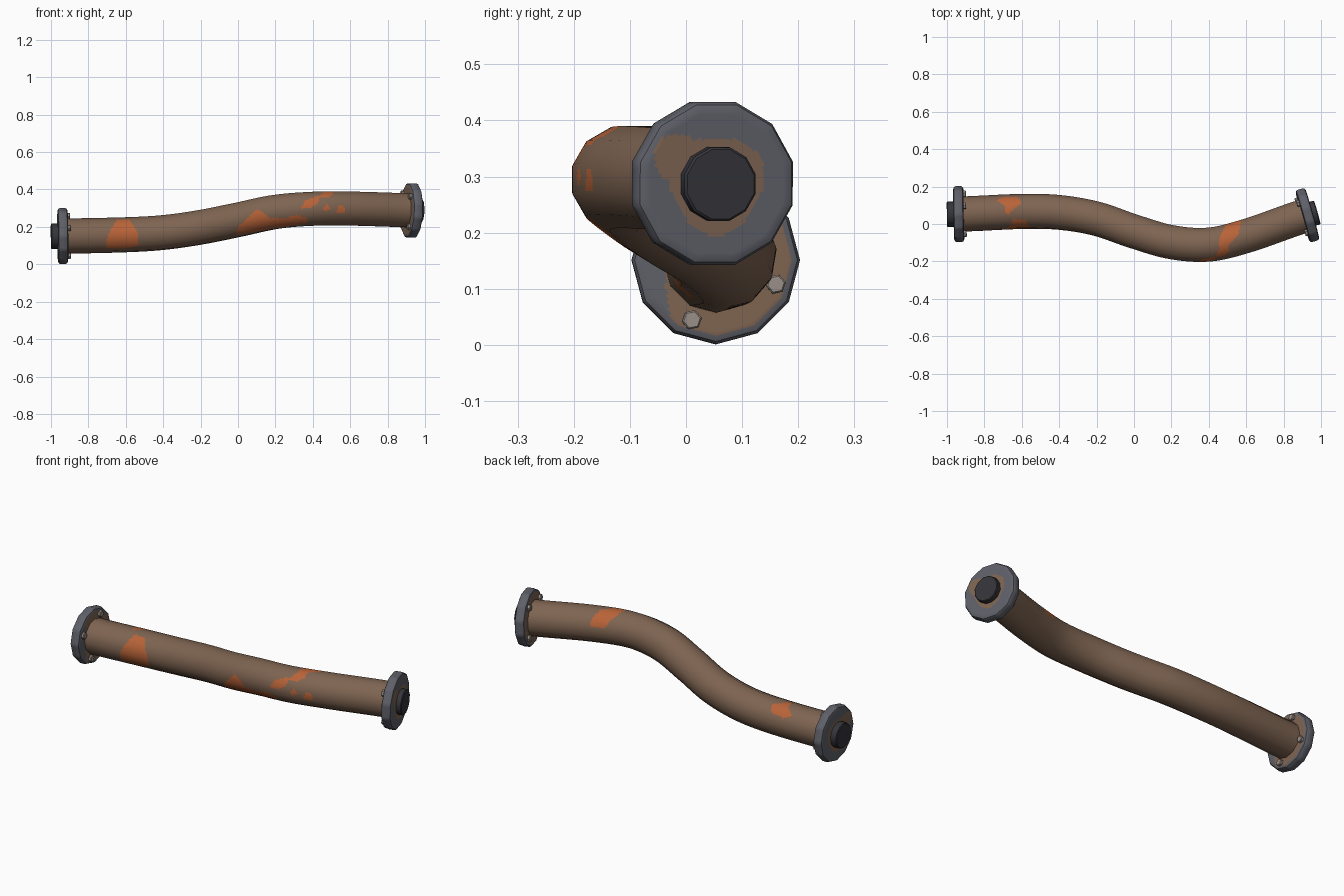
import bpy, bmesh, math
from mathutils import Vector

if "Cube" in bpy.data.objects:
    bpy.data.objects.remove(bpy.data.objects["Cube"])

def material(name, rgb):
    m = bpy.data.materials.new(name)
    m.diffuse_color = (*rgb, 1)
    m.use_nodes = True
    m.node_tree.nodes["Principled BSDF"].inputs["Base Color"].default_value = m.diffuse_color
    return m

BROWN = material("brown_pipe", (0.21, 0.128, 0.083))
ORANGE = material("orange_rust", (0.48, 0.125, 0.04))
GREY = material("flange_grey", (0.115, 0.118, 0.14))
DARK = material("dark_cap", (0.035, 0.035, 0.043))
STEEL = material("bolt_steel", (0.32, 0.275, 0.25))
Z = Vector((0, 0, 1))

def basis(t):
    t = t.normalized()
    u = Z.cross(t).normalized()
    return t, u, t.cross(u)

def poly_radius(a, r, n, off):
    # distance to the edge of an n-sided polygon at angle a
    step = 2 * math.pi / n
    return r * math.cos(step / 2) / math.cos((a - off) % step - step / 2)

def sweep(name, rings, mats, n=12, sub=1, rule=None, closed=True, smooth=35):
    # rings: (centre, axis, radius, corner angle)
    bm = bmesh.new()
    loops = []
    for c, axis, r, off in rings:
        t, u, v = basis(axis)
        loop = []
        for i in range(n * sub):
            a = off + 2 * math.pi * i / (n * sub)
            pr = poly_radius(a + 1e-9, r, n, off)
            loop.append(bm.verts.new(c + (u * math.cos(a) + v * math.sin(a)) * pr))
        loops.append(loop)
    for A, B in zip(loops, loops[1:]):
        for i in range(len(A)):
            j = (i + 1) % len(A)
            bm.faces.new((A[i], A[j], B[j], B[i]))
    if closed:
        bm.faces.new(loops[0][::-1])
        bm.faces.new(loops[-1])
    bmesh.ops.recalc_face_normals(bm, faces=bm.faces)
    if rule:
        for f in bm.faces:
            f.material_index = rule(f.calc_center_median(), f.normal)
    me = bpy.data.meshes.new(name)
    bm.to_mesh(me)
    bm.free()
    for m in mats:
        me.materials.append(m)
    ob = bpy.data.objects.new(name, me)
    bpy.context.collection.objects.link(ob)
    bpy.ops.object.select_all(action='DESELECT')
    ob.select_set(True)
    bpy.context.view_layer.objects.active = ob
    bpy.ops.object.shade_smooth_by_angle(angle=math.radians(smooth))
    return ob

# centre line of the pipe
PATH = [Vector(p) for p in [
    (-0.937, .053, .151), (-.6, .067, .158), (-.4, .062, .17), (-.2, .028, .198),
    (0, -.04, .238), (.2, -.097, .28), (.4, -.11, .297), (.6, -.064, .298), (.927, .047, .288)]]
SLOPES = [Vector((1, .02, .01))]
for p, q in zip(PATH, PATH[2:]):
    SLOPES.append((q - p) / (q.x - p.x))
SLOPES.append(Vector((1, .28, -.03)))

def path_at(x):
    k = max(i for i in range(len(PATH) - 1) if PATH[i].x <= x + 1e-9)
    p, q = PATH[k], PATH[k + 1]
    d = q.x - p.x
    s = (x - p.x) / d
    m, n = SLOPES[k] * d, SLOPES[k + 1] * d
    pos = (2*s**3 - 3*s*s + 1)*p + (s**3 - 2*s*s + s)*m + (3*s*s - 2*s**3)*q + (s**3 - s*s)*n
    tan = (6*s*s - 6*s)*p + (3*s*s - 4*s + 1)*m + (6*s - 6*s*s)*q + (3*s*s - 2*s)*n
    return pos, tan / d

# rust patches: outlines as seen from the front (x, z) and from the top (x, y)
FRONT = [
    [(-.7, .083), (-.7, .14), (-.68, .19), (-.645, .24), (-.58, .238), (-.54, .18), (-.535, .1), (-.6, .083)],
    [(-.01, .155), (0, .2), (.06, .255), (.1, .296), (.13, .28), (.16, .25), (.25, .245),
     (.31, .265), (.375, .245), (.37, .222), (.27, .205), (.17, .19)],
    [(.335, .3), (.36, .34), (.41, .362), (.44, .36), (.425, .325), (.38, .298)],
    [(.45, .365), (.46, .385), (.5, .39), (.51, .37)],
    [(.455, .295), (.475, .32), (.495, .3), (.47, .283)],
    [(.52, .28), (.54, .315), (.575, .305), (.57, .277)]]
TOP = [
    [(-.735, .125), (-.7, .145), (-.61, .14), (-.605, .105), (-.64, .085), (-.67, .05), (-.69, .06), (-.69, .1)],
    [(.43, -.178), (.49, -.17), (.5, -.12), (.555, -.06), (.575, .02), (.52, .03), (.48, -.025), (.455, -.08), (.455, -.14)]]

def inside(x, y, poly):
    hit = False
    for (ax, ay), (bx, by) in zip(poly, poly[1:] + poly[:1]):
        if (ay > y) != (by > y) and x < (bx - ax) * (y - ay) / (by - ay) + ax:
            hit = not hit
    return hit

def pipe_rule(c, n):
    front = n.y < -.05 and any(inside(c.x, c.z, p) for p in FRONT)
    top = n.z > .05 and any(inside(c.x, c.y, p) for p in TOP)
    return int(front or top)

# pipe
N = 260
rings = []
for i in range(N + 1):
    f = i / N
    pos, tan = path_at(PATH[0].x + f * (PATH[-1].x - PATH[0].x))
    w = min(1, f / .5)
    rings.append((pos, tan, .094, math.radians(15) * w * w * (3 - 2 * w)))
pipe = sweep("pipe", rings, [BROWN, ORANGE], sub=5, rule=pipe_rule, closed=False)
# soft round shading over the twelve sides
centres = [r[0] for r in rings for _ in range(60)]
pipe.data.normals_split_custom_set_from_vertices(
    [(v.co - c).normalized() for v, c in zip(pipe.data.vertices, centres)])

# flanges, end caps and bolts
H = .027
PROFILE = ([(-H, .06 + .0075 * i) for i in range(11)] + [(-H + .004, .145), (-H + .013, .15),
           (H - .013, .15), (H - .004, .145)] + [(H, .135 - .0075 * i) for i in range(11)])

def end(side, c, axis, out, off, bolt_angle, cap_len):
    t, u, v = basis(axis)

    def flange_rule(p, n):
        d = p - c
        s, y, z = d.dot(t) * out, d.dot(u), d.dot(v)
        r, a = math.hypot(y, z), math.atan2(z, y)
        if s > H - .001:      # outer face: brown ring with one wide lobe
            lobe = .045 * max(0, 1 - abs(a - 2.55) / .5) ** .6
            return int(r < .087 + .005 * math.sin(3 * a) + lobe)
        if s < -H + .001:     # inner face: mostly brown
            return int(y > -.085 + .006 * math.sin(40 * z) or out > 0)
        return 0

    sweep(side + "_flange", [(c + t * s, t, r, off) for s, r in PROFILE],
          [GREY, BROWN], sub=6, rule=flange_rule)
    e = H + cap_len
    sweep(side + "_end_cap", [(c + t * out * s, t, r, off) for s, r in
          [(0, .068), (e - .004, .068), (e, .064)]], [DARK])
    for k in range(4):
        a = math.radians(bolt_angle + 90 * k)
        b = c + (u * math.cos(a) + v * math.sin(a)) * .115
        sweep(f"{side}_bolt_{k + 1}", [(b - t * out * s, t, r, .2) for s, r in
              [(H - .005, .018), (H + .011, .018), (H + .014, .015)]], [STEEL], n=6, smooth=25)

end("left", PATH[0], SLOPES[0], -1, 0, -22, .036)
end("right", PATH[-1], SLOPES[-1], 1, math.radians(15), 50, .028)
